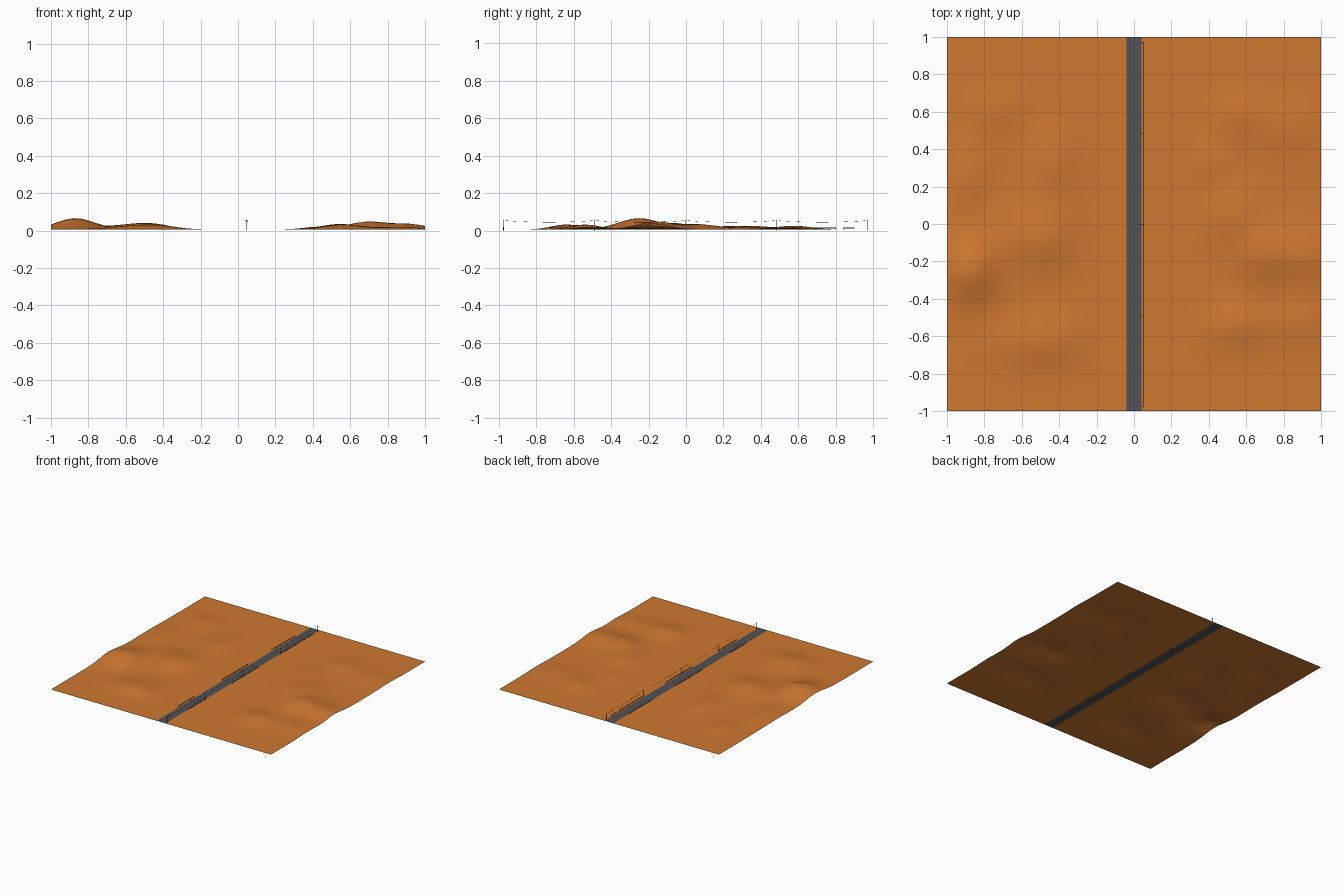
import bpy, bmesh, math
from mathutils import Matrix

if "Cube" in bpy.data.objects:
    bpy.data.objects.remove(bpy.data.objects["Cube"])

BASE = 0.006      # ground level
ROAD = 0.04       # half width of the road


def material(name, rgb):
    m = bpy.data.materials.new(name)
    m.diffuse_color = (*rgb, 1)
    m.use_nodes = True
    m.node_tree.nodes["Principled BSDF"].inputs["Base Color"].default_value = m.diffuse_color
    return m


sand = material("orange sand", (0.62, 0.185, 0.03))
asphalt = material("grey asphalt", (0.085, 0.085, 0.09))
wood = material("dark wood", (0.06, 0.035, 0.02))
steel = material("dark steel", (0.12, 0.12, 0.125))
cable = material("black cable", (0.01, 0.01, 0.01))


def make(name, bm, mat, smooth=False):
    bmesh.ops.recalc_face_normals(bm, faces=bm.faces)
    me = bpy.data.meshes.new(name)
    bm.to_mesh(me)
    bm.free()
    me.materials.append(mat)
    for p in me.polygons:
        p.use_smooth = smooth
    ob = bpy.data.objects.new(name, me)
    bpy.context.collection.objects.link(ob)
    return ob


def box(bm, centre, size):
    bmesh.ops.create_cube(bm, size=1, matrix=Matrix.Translation(centre) @ Matrix.Diagonal((*size, 1)))


def smoothstep(a, b, v):
    t = min(1, max(0, (v - a) / (b - a)))
    return t * t * (3 - 2 * t)


# dunes: x, y, spread x, spread y, height
DUNES = [
    (-0.87, -0.25, 0.10, 0.11, 0.060), (-0.49, -0.08, 0.12, 0.11, 0.034),
    (-0.48, -0.64, 0.16, 0.11, 0.026), (-0.42, 0.33, 0.09, 0.13, 0.020),
    (-0.88, 0.25, 0.08, 0.14, 0.018), (-0.74, 0.62, 0.10, 0.08, 0.012),
    (-0.70, -0.02, 0.10, 0.10, 0.010),
    (0.70, -0.16, 0.10, 0.10, 0.040), (0.56, -0.54, 0.11, 0.08, 0.026),
    (0.92, -0.18, 0.09, 0.09, 0.027), (0.54, 0.06, 0.10, 0.11, 0.028),
    (0.43, 0.33, 0.09, 0.08, 0.014), (0.82, 0.52, 0.13, 0.10, 0.014),
    (0.55, 0.58, 0.09, 0.09, 0.018), (0.88, -0.52, 0.10, 0.08, 0.014),
]


def height(x, y):
    h = sum(a * math.exp(-0.5 * (((x - cx) / sx) ** 2 + ((y - cy) / sy) ** 2))
            for cx, cy, sx, sy, a in DUNES)
    return BASE + h * smoothstep(0.12, 0.42, abs(x)) * (1 - smoothstep(0.65, 0.88, abs(y)))


# Desert on each side of the road
for side, name in ((-1, "left_desert"), (1, "right_desert")):
    bm = bmesh.new()
    nx, ny = 24, 48
    rows = []
    for j in range(ny + 1):
        y = -1 + 2 * j / ny
        xs = [side * (ROAD + (1 - ROAD) * i / nx) for i in range(nx + 1)]
        rows.append([bm.verts.new((x, y, height(x, y))) for x in xs])
    for j in range(ny):
        for i in range(nx):
            q = [rows[j][i], rows[j][i + 1], rows[j + 1][i + 1], rows[j + 1][i]]
            bm.faces.new(q if side > 0 else q[::-1])
    make(name, bm, sand, True)

# Road strip
bm = bmesh.new()
bm.faces.new([bm.verts.new((x, y, BASE)) for x, y in
              ((-ROAD, -1), (ROAD, -1), (ROAD, 1), (-ROAD, 1))])
make("road", bm, asphalt)

# Utility poles with crossarms
POLE_X = 0.045
POLE_Y = [-0.975 + 0.4865 * k for k in range(5)]
bm = bmesh.new()
for y in POLE_Y:
    bmesh.ops.create_cone(bm, cap_ends=True, segments=8, radius1=0.0017, radius2=0.0013,
                          depth=0.058, matrix=Matrix.Translation((POLE_X, y, 0.029)))
    box(bm, (POLE_X, y, 0.052), (0.016, 0.0015, 0.002))
make("utility_poles", bm, wood)

# Sagging wires between the poles
curve = bpy.data.curves.new("wires", "CURVE")
curve.dimensions = "3D"
curve.bevel_depth = 0.0004
curve.bevel_resolution = 0
for dx in (-0.007, 0.007):
    for a, b in zip(POLE_Y, POLE_Y[1:]):
        s = curve.splines.new("POLY")
        s.points.add(10)
        for k, p in enumerate(s.points):
            t = k / 10
            p.co = (POLE_X + dx, a + (b - a) * t, 0.0535 - 0.036 * t * (1 - t), 1)
curve.materials.append(cable)
bpy.context.collection.objects.link(bpy.data.objects.new("wires", curve))

# Guard rails: a rail on short posts, in stretches along both verges
bm = bmesh.new()
for x, stretches in ((-0.045, ((-0.72, -0.5), (-0.14, 0.2), (0.5, 0.8))),
                     (0.045, ((-0.72, -0.5), (-0.14, 0.2), (0.5, 0.8), (0.84, 0.9)))):
    for a, b in stretches:
        box(bm, (x, (a + b) / 2, 0.0135), (0.001, b - a, 0.003))
        n = max(1, round((b - a) / 0.06))
        for k in range(n + 1):
            box(bm, (x, a + (b - a) * k / n, 0.010), (0.0016, 0.0016, 0.010))
make("guard_rails", bm, steel)
